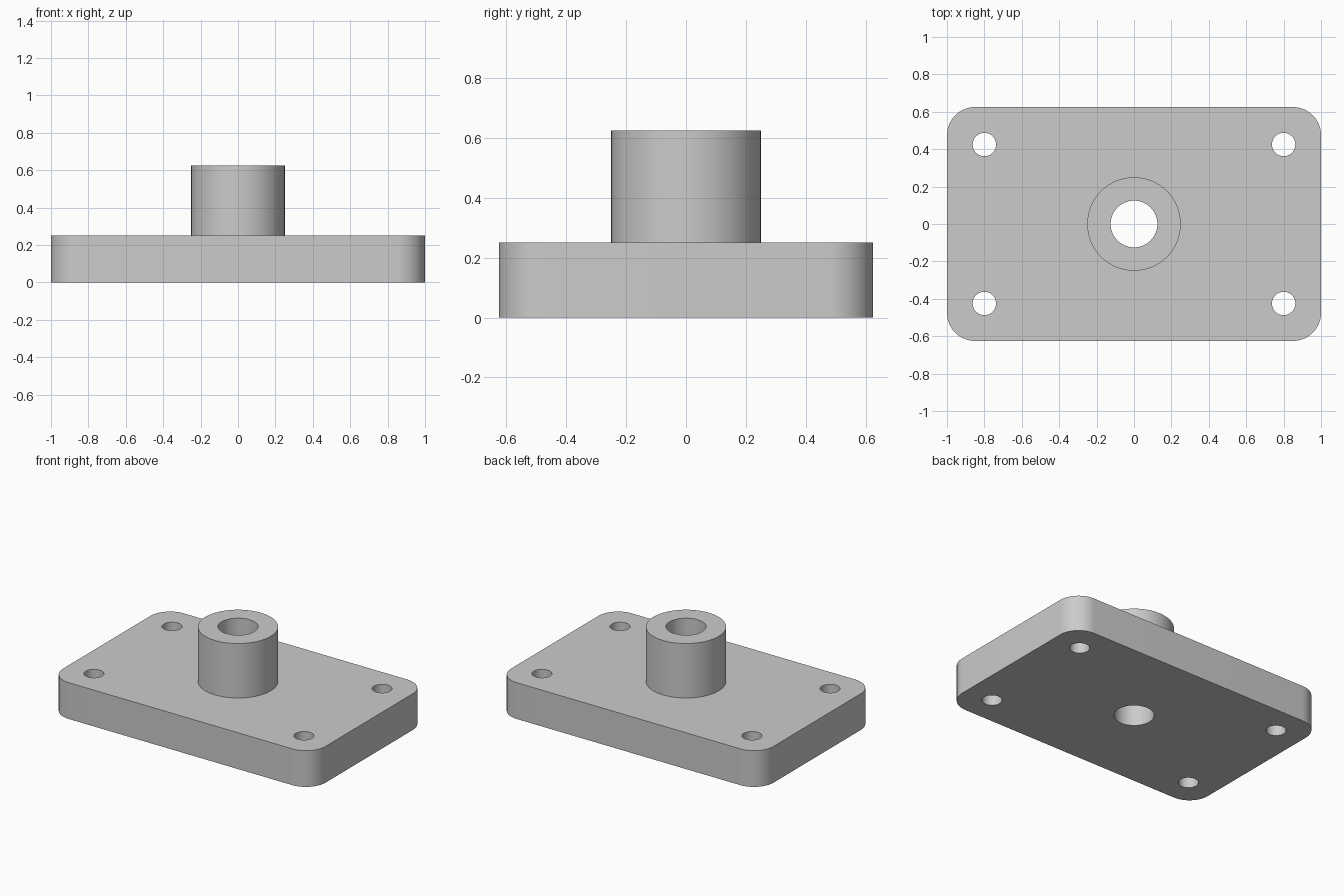
import bpy
import bmesh
from math import cos, sin, pi, radians

cube = bpy.data.objects.get("Cube")
if cube:
    bpy.data.objects.remove(cube, do_unlink=True)

LENGTH, WIDTH, THICK = 2.0, 1.25, 0.25
CORNER_R, BOLT_R, BORE_R, BOSS_R = 0.15, 0.0625, 0.125, 0.25
BOLT_X, BOLT_Y = 0.8, 0.425
TOP, SEGS = 0.625, 64

grey = bpy.data.materials.new("plain grey")
grey.use_nodes = True
colour = (0.6, 0.6, 0.6, 1.0)
grey.diffuse_color = colour
grey.node_tree.nodes["Principled BSDF"].inputs["Base Color"].default_value = colour


def arc(cx, cy, r, start, sweep, count):
    return [(cx + r * cos(start + sweep * i / count),
             cy + r * sin(start + sweep * i / count)) for i in range(count + 1)]


def circle(cx, cy, r):
    return arc(cx, cy, r, 0, 2 * pi, SEGS)[:-1]


def rounded_rectangle():
    x, y = LENGTH / 2 - CORNER_R, WIDTH / 2 - CORNER_R
    points = []
    for i, (sx, sy) in enumerate([(1, 1), (-1, 1), (-1, -1), (1, -1)]):
        points += arc(sx * x, sy * y, CORNER_R, i * pi / 2, pi / 2, SEGS // 4)
    return points


def extruded_part(name, loops, bottom, top):
    """Fill an outline with holes, then extrude it upward."""
    bm = bmesh.new()
    edges = []
    for loop in loops:
        verts = [bm.verts.new((x, y, bottom)) for x, y in loop]
        edges += [bm.edges.new((v, verts[i - 1])) for i, v in enumerate(verts)]
    bmesh.ops.triangle_fill(bm, edges=edges, use_beauty=True, normal=(0, 0, 1))
    result = bmesh.ops.extrude_face_region(bm, geom=bm.faces[:], use_keep_orig=True)
    moved = [g for g in result["geom"] if isinstance(g, bmesh.types.BMVert)]
    bmesh.ops.translate(bm, verts=moved, vec=(0, 0, top - bottom))
    bmesh.ops.recalc_face_normals(bm, faces=bm.faces[:])
    mesh = bpy.data.meshes.new(name)
    bm.to_mesh(mesh)
    bm.free()
    mesh.materials.append(grey)
    obj = bpy.data.objects.new(name, mesh)
    bpy.context.collection.objects.link(obj)
    bpy.ops.object.select_all(action="DESELECT")
    obj.select_set(True)
    bpy.context.view_layer.objects.active = obj
    bpy.ops.object.shade_smooth_by_angle(angle=radians(30))
    return obj


# Base plate with four bolt holes and a central bore
bolt_holes = [circle(sx * BOLT_X, sy * BOLT_Y, BOLT_R) for sx in (-1, 1) for sy in (-1, 1)]
bore = circle(0, 0, BORE_R)
extruded_part("base_plate", [rounded_rectangle(), bore] + bolt_holes, 0, THICK)

# Hollow boss standing on the plate
extruded_part("boss", [circle(0, 0, BOSS_R), bore], THICK, TOP)
